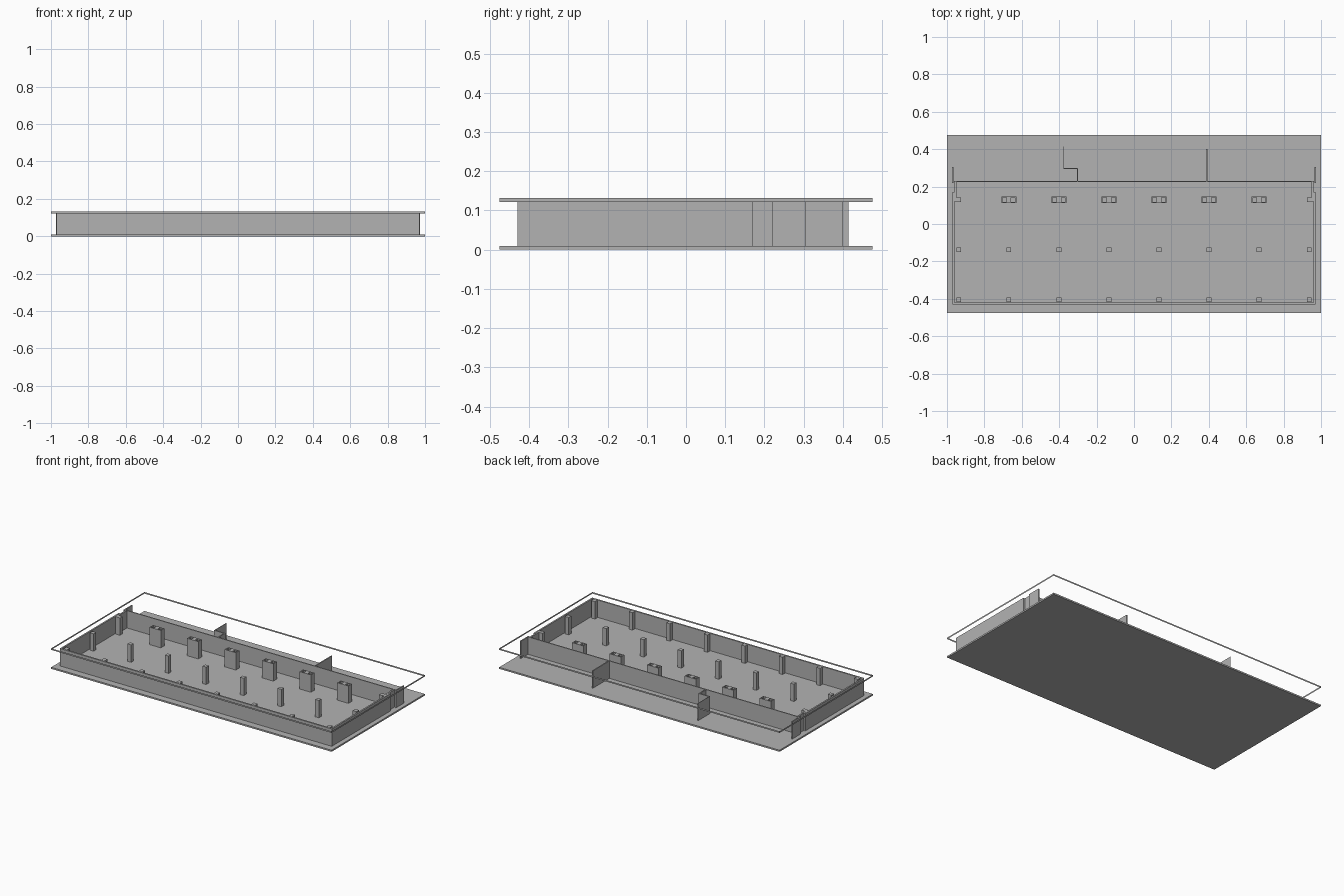
import bpy
import bmesh

default = bpy.data.objects.get("Cube")
if default:
    bpy.data.objects.remove(default, do_unlink=True)

# Single concrete colour
concrete = bpy.data.materials.new("concrete_grey")
concrete.use_nodes = True
COLOUR = (0.45, 0.45, 0.45, 1)
concrete.diffuse_color = COLOUR
concrete.node_tree.nodes["Principled BSDF"].inputs["Base Color"].default_value = COLOUR

FLOOR, CEIL, TOP = 0.01, 0.122, 0.132   # storey levels
HX, HY = 1.0, 0.475                     # slab half sizes


def box(name, x0, x1, y0, y1, z0=FLOOR, z1=CEIL, open_ends=False):
    """Axis-aligned box from its limits, optionally without top and bottom."""
    bm = bmesh.new()
    bmesh.ops.create_cube(bm, size=1)
    for v in bm.verts:
        v.co.x = x1 if v.co.x > 0 else x0
        v.co.y = y1 if v.co.y > 0 else y0
        v.co.z = z1 if v.co.z > 0 else z0
    if open_ends:
        bm.normal_update()
        caps = [f for f in bm.faces if abs(f.normal.z) > 0.5]
        bmesh.ops.delete(bm, geom=caps, context='FACES_ONLY')
    mesh = bpy.data.meshes.new(name)
    bm.to_mesh(mesh)
    bm.free()
    mesh.materials.append(concrete)
    obj = bpy.data.objects.new(name, mesh)
    bpy.context.scene.collection.objects.link(obj)
    return obj


# Floor slab and the open rim of the roof
box("floor_slab", -HX, HX, -HY, HY, 0, FLOOR)
box("roof_rim", -HX, HX, -HY, HY, CEIL, TOP, open_ends=True)

# Long walls
box("front_wall", -0.97, 0.97, -0.43, -0.42)
box("back_wall", -0.955, 0.955, 0.224, 0.231)

# End walls, stepped in at the back corners, with outer fins
for label, s in (("right", -1), ("left", 1)):
    def side(part, a, b, y0, y1):
        box(f"{label}_{part}", min(s * a, s * b), max(s * a, s * b), y0, y1)
    side("end_wall", 0.96, 0.97, -0.42, 0.17)
    side("end_wall_return", 0.949, 0.959, 0.12, 0.224)
    side("end_wall_fin", 0.965, 0.972, 0.22, 0.305)
    side("back_corner_link", 0.955, 0.965, 0.224, 0.231)

# Rear partitions
box("straight_partition", 0.385, 0.392, 0.231, 0.40)
box("stepped_partition_inner", -0.306, -0.299, 0.231, 0.30)
box("stepped_partition_link", -0.374, -0.306, 0.293, 0.30)
box("stepped_partition_outer", -0.376, -0.373, 0.293, 0.415)

# Column grid; the inner columns of the back row stand in hollow casings
COLS, HALF = 8, 0.013
for row, cy in enumerate((-0.405, -0.138, 0.13)):
    for i in range(COLS):
        cx = -0.937 + i * 0.2677
        box(f"column_{row}_{i}", cx - HALF, cx + HALF, cy - HALF, cy + HALF)
        if row == 2 and 0 < i < COLS - 1:
            w, d, t = 0.04, 0.018, 0.006
            for end in (-1, 1):
                xs = sorted((cx + end * w, cx + end * (w - t)))
                ys = sorted((cy + end * d, cy + end * (d - t)))
                box(f"casing_end_{i}", *xs, cy - d + t, cy + d - t)
                box(f"casing_side_{i}", cx - w, cx + w, *ys)
